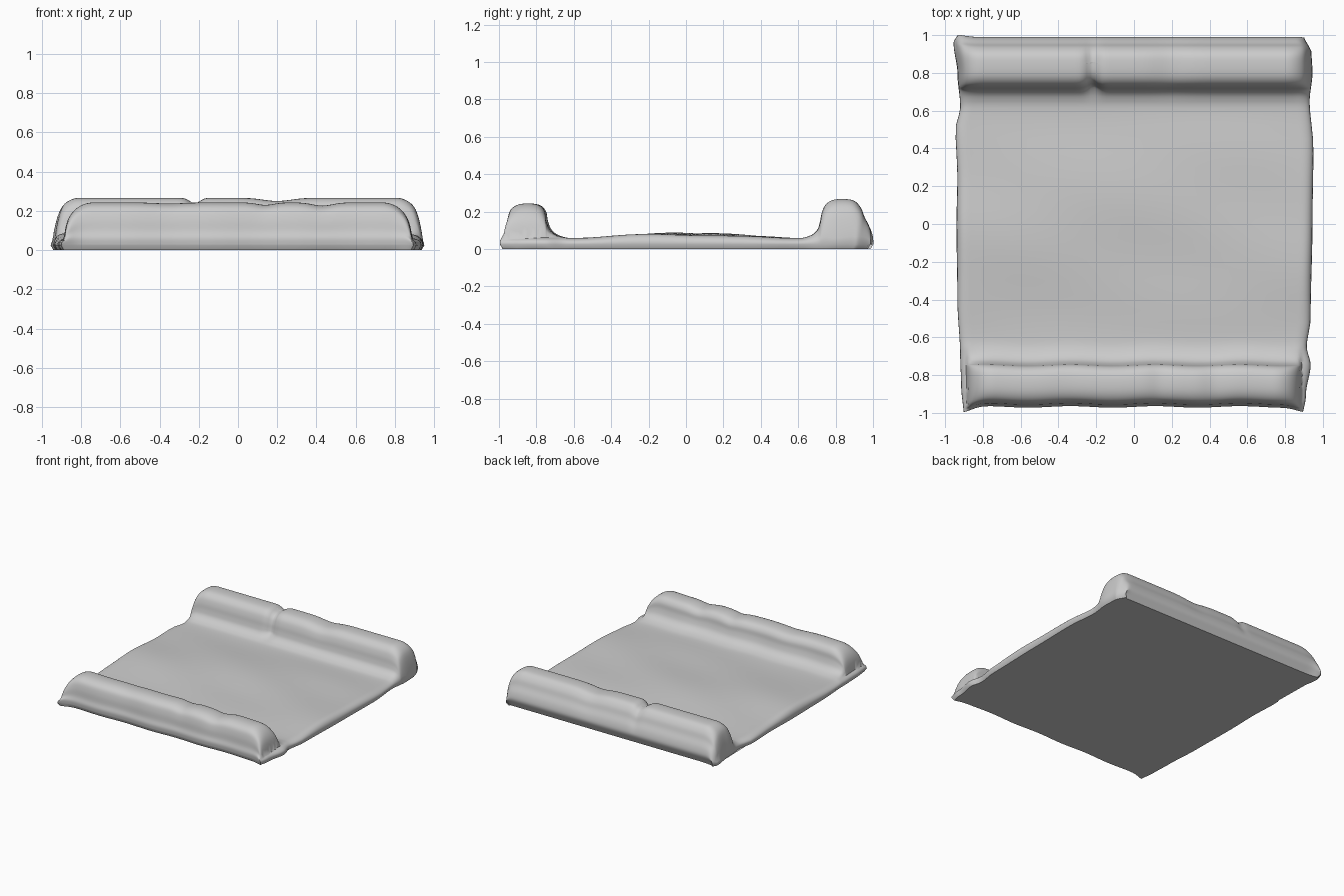
import bpy
import bmesh
import math

# Remove the default cube
default_cube = bpy.data.objects.get("Cube")
if default_cube:
    bpy.data.objects.remove(default_cube, do_unlink=True)

# Cross-section of the upper surface from back to front, as (y, z)
SECTION = [(.975, .03), (.99, .07), (.98, .12), (.955, .17), (.935, .22), (.9, .257),
           (.85, .267), (.785, .262), (.745, .235), (.725, .19), (.715, .14), (.70, .1),
           (.66, .07), (.58, .058), (.3, .072), (0, .08), (-.3, .072), (-.58, .058),
           (-.67, .068), (-.72, .1), (-.742, .15), (-.752, .2), (-.78, .232),
           (-.83, .243), (-.89, .238), (-.932, .212), (-.95, .16), (-.957, .1),
           (-.968, .06), (-.965, .025)]

# Plan outline of the two long sides, as (y, x)
LEFT_EDGE = [(-1, .89), (-.9, .91), (-.75, .935), (-.65, .915), (-.5, .935), (0, .945),
             (.4, .95), (.65, .93), (.8, .945), (.92, .94), (1, .9)]
RIGHT_EDGE = [(-1, .9), (-.85, .915), (-.7, .92), (-.4, .935), (0, .94), (.25, .935),
              (.5, .945), (.62, .92), (.8, .935), (.95, .955), (1, .93)]


def smooth_path(points, steps):
    """Catmull-Rom curve through the points."""
    result = []
    last = len(points) - 1
    for i in range(last):
        a, b = points[max(i - 1, 0)], points[i]
        c, d = points[i + 1], points[min(i + 2, last)]
        for s in range(steps):
            t = s / steps
            result.append(tuple(
                q + t / 2 * (r - p + t * (2 * p - 5 * q + 4 * r - w
                                          + t * (3 * q - p - 3 * r + w)))
                for p, q, r, w in zip(a, b, c, d)))
    return result + [points[-1]]


def interpolate(points, y):
    """Eased lookup in a table sorted by its first value."""
    for (y0, x0), (y1, x1) in zip(points, points[1:]):
        if y <= y1:
            t = max(0, (y - y0) / (y1 - y0))
            return x0 + (x1 - x0) * t * t * (3 - 2 * t)
    return points[-1][1]


def rounded_end(distance, start, end):
    """One up to start, then a rounded fall to zero at end."""
    t = min(1, max(0, (distance - start) / (end - start)))
    return (1 - t ** 2.2) ** (1 / 2.2)


def bump(value, centre, width):
    return math.exp(-((value - centre) / width) ** 2)


def surface_point(u, y, z):
    """Place one section point at the fraction u across the slab."""
    edge = LEFT_EDGE if u > 0 else RIGHT_EDGE
    x = u * interpolate(edge, y)
    side = abs(x)
    floor = min(z, .062)
    rise = z - floor
    if y > .6:
        # Back roll, pinched where its two lengths meet
        seam = bump(x, -.22, .035)
        rise *= rounded_end(side, .80, .945)
        rise *= 1 - .14 * seam - .08 * bump(x, .2, .1)
        if y < .85:
            y += seam * .025 * min(1, rise / .05)
        y += .012 * bump(x, -.94, .06) * bump(y, 1, .1)
        y -= .03 * bump(x, .96, .04) * bump(y, 1, .1)
    elif y < -.6:
        # Front roll, uneven on top, with flared corners
        rise *= rounded_end(side, .73, .885)
        rise *= 1 - .07 * bump(x, .14, .06) - .09 * bump(x, .43, .07) - .03 * bump(x, -.35, .1)
        y -= .03 * bump(side, .91, .07) * bump(y, -1, .1)
        y += .004 * math.sin(14 * x)
    else:
        # Gently rippled middle
        fade = 1 - (y / .6) ** 2
        rise += fade * .006 * math.sin(5 * y - 3 * x) + fade * .003 * math.sin(11 * y + 5 * x)
    # Worn, rounded long edges
    floor = .025 + (floor - .025) * rounded_end(abs(u), .93, 1)
    rise *= rounded_end(abs(u), .95, 1)
    return x, y, floor + rise


def build_slab(material):
    section = smooth_path(SECTION, 4)
    columns = 120
    bm = bmesh.new()
    grid = []
    for i in range(columns + 1):
        t = 2 * i / columns - 1
        u = math.copysign(1 - (1 - abs(t)) ** 1.4, t)
        grid.append([bm.verts.new(surface_point(u, y, z)) for y, z in section])

    # Upper surface
    for near, far in zip(grid, grid[1:]):
        for j in range(len(section) - 1):
            bm.faces.new((near[j], near[j + 1], far[j + 1], far[j]))

    # Tucked-under rim and flat underside
    rim = grid[0] + [col[-1] for col in grid[1:-1]] + grid[-1][::-1]
    rim += [col[0] for col in grid[-2:0:-1]]
    sole = [bm.verts.new((v.co.x * .985, v.co.y * .985, 0)) for v in rim]
    for k in range(len(rim)):
        n = (k + 1) % len(rim)
        bm.faces.new((rim[k], rim[n], sole[n], sole[k]))
    bm.faces.new(sole)
    bmesh.ops.recalc_face_normals(bm, faces=bm.faces)

    mesh = bpy.data.meshes.new("rolled_slab")
    bm.to_mesh(mesh)
    bm.free()
    mesh.materials.append(material)
    slab = bpy.data.objects.new("rolled_slab", mesh)
    bpy.context.collection.objects.link(slab)
    return slab


# Plain grey material
grey = bpy.data.materials.new("plain grey")
grey.use_nodes = True
colour = (.6, .6, .6, 1)
grey.diffuse_color = colour
grey.node_tree.nodes["Principled BSDF"].inputs["Base Color"].default_value = colour

slab = build_slab(grey)
bpy.ops.object.select_all(action="DESELECT")
slab.select_set(True)
bpy.context.view_layer.objects.active = slab
bpy.ops.object.shade_smooth_by_angle(angle=math.radians(50))
